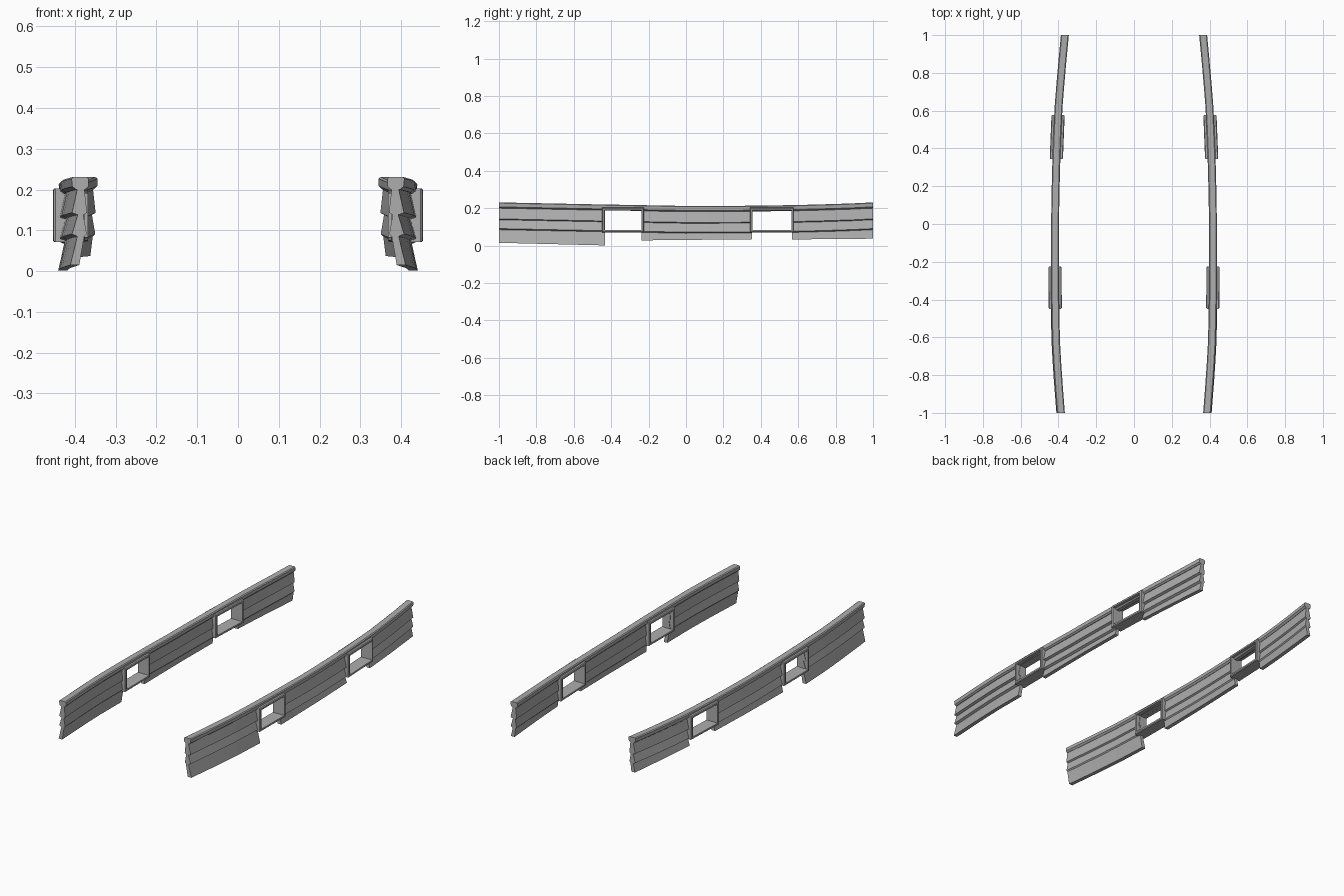
import bpy, bmesh, math
from mathutils import Vector, Matrix

if "Cube" in bpy.data.objects:
    bpy.data.objects.remove(bpy.data.objects["Cube"])

grey = bpy.data.materials.new("weathered_grey")
grey.diffuse_color = (0.42, 0.42, 0.42, 1)
grey.use_nodes = True
grey.node_tree.nodes["Principled BSDF"].inputs["Base Color"].default_value = grey.diffuse_color


def lerp(pts, y):
    """Piecewise linear value at y."""
    for (a, va), (b, vb) in zip(pts, pts[1:]):
        if y <= b:
            return va + (vb - va) * (y - a) / (b - a)
    return pts[-1][1]


CENTRE = [(-1, .387), (-.82, .401), (-.65, .412), (-.44, .417), (-.2, .419), (.1, .417),
          (.35, .411), (.6, .401), (.8, .385), (1, .366)]
TOP = [(-1, .231), (-.5, .221), (0, .212), (.35, .213), (.6, .217), (.85, .224), (1, .231)]


def centre(y): return lerp(CENTRE, y)
def top(y): return lerp(TOP, y)


def finish(bm, name):
    """Make the object, mirrored to the other side of the hull."""
    bmesh.ops.recalc_face_normals(bm, faces=bm.faces)
    me = bpy.data.meshes.new(name)
    bm.to_mesh(me)
    bm.free()
    me.materials.append(grey)
    ob = bpy.data.objects.new(name, me)
    bpy.context.collection.objects.link(ob)
    ob.modifiers.new("other_side", 'MIRROR').use_mirror_merge = False
    return ob


def loft(name, y0, y1, profile, n):
    """Sweep profile(y) -> [(dx, z)] along the hull curve."""
    bm = bmesh.new()
    rings = []
    for i in range(n + 1):
        y = y0 + (y1 - y0) * i / n
        rings.append([bm.verts.new((centre(y) + dx, y, z)) for dx, z in profile(y)])
    m = len(rings[0])
    for a, b in zip(rings, rings[1:]):
        for k in range(m):
            bm.faces.new((a[k], a[(k + 1) % m], b[(k + 1) % m], b[k]))
    bm.faces.new(rings[0])
    bm.faces.new(rings[-1])
    finish(bm, name)


# Top rail running the whole length
def rail(y):
    t = top(y)
    return [(-.016, t), (.016, t), (.021, t - .004), (.019, t - .024),
            (.010, t - .031), (-.012, t - .031), (-.021, t - .022), (-.021, t - .004)]


loft("top_rail", -1, 1, rail, 16)


# Overlapping plank walls between the ports, each plank wider at its lower edge
def planks(bottom, lean):
    def profile(y):
        t = top(y)
        b = lerp(bottom, y)
        z = [t - .026, t - .088, t - .140, b]
        outer = [(.006, z[0]), (.020, z[1]), (.006, z[1] - .005), (.020, z[2]),
                 (.007, z[2] - .006), (lean, b)]
        inner = [(lean - .022, b), (-.010, z[2] - .006), (-.016, z[2]), (-.008, z[1] - .005),
                 (-.017, z[1]), (-.010, z[0])]
        return outer + inner
    return profile


loft("front_planks", -1, -.433, planks([(-1, .015), (-.433, .001)], .024), 6)
loft("middle_planks", -.238, .353, planks([(-.238, .028), (.353, .034)], .016), 5)
loft("rear_planks", .567, 1, planks([(.567, .033), (1, .037)], .018), 4)


# Square port frames with a bevelled rim and an open middle
def port(name, y0, y1, z0, z1):
    bm = bmesh.new()
    yc = (y0 + y1) / 2
    slope = (centre(y1) - centre(y0)) / (y1 - y0)
    # closed cross-section of the frame: (distance in from edge, dx)
    section = [(.004, .035), (.013, .035), (.013, -.035), (.004, -.035), (0, -.031), (0, .031)]
    loops = []
    for d, dx in section:
        ring = []
        for y, z in ((y0 + d, z0 + d), (y1 - d, z0 + d), (y1 - d, z1 - d), (y0 + d, z1 - d)):
            ring.append(bm.verts.new((centre(yc) + dx + slope * (y - yc), y, z)))
        loops.append(ring)
    for a, b in zip(loops, loops[1:] + loops[:1]):
        for k in range(4):
            j = (k + 1) % 4
            bm.faces.new((a[k], a[j], b[j], b[k]))
    finish(bm, name)


port("front_port_frame", -.449, -.225, .071, .203)
port("rear_port_frame", .343, .576, .071, .203)
